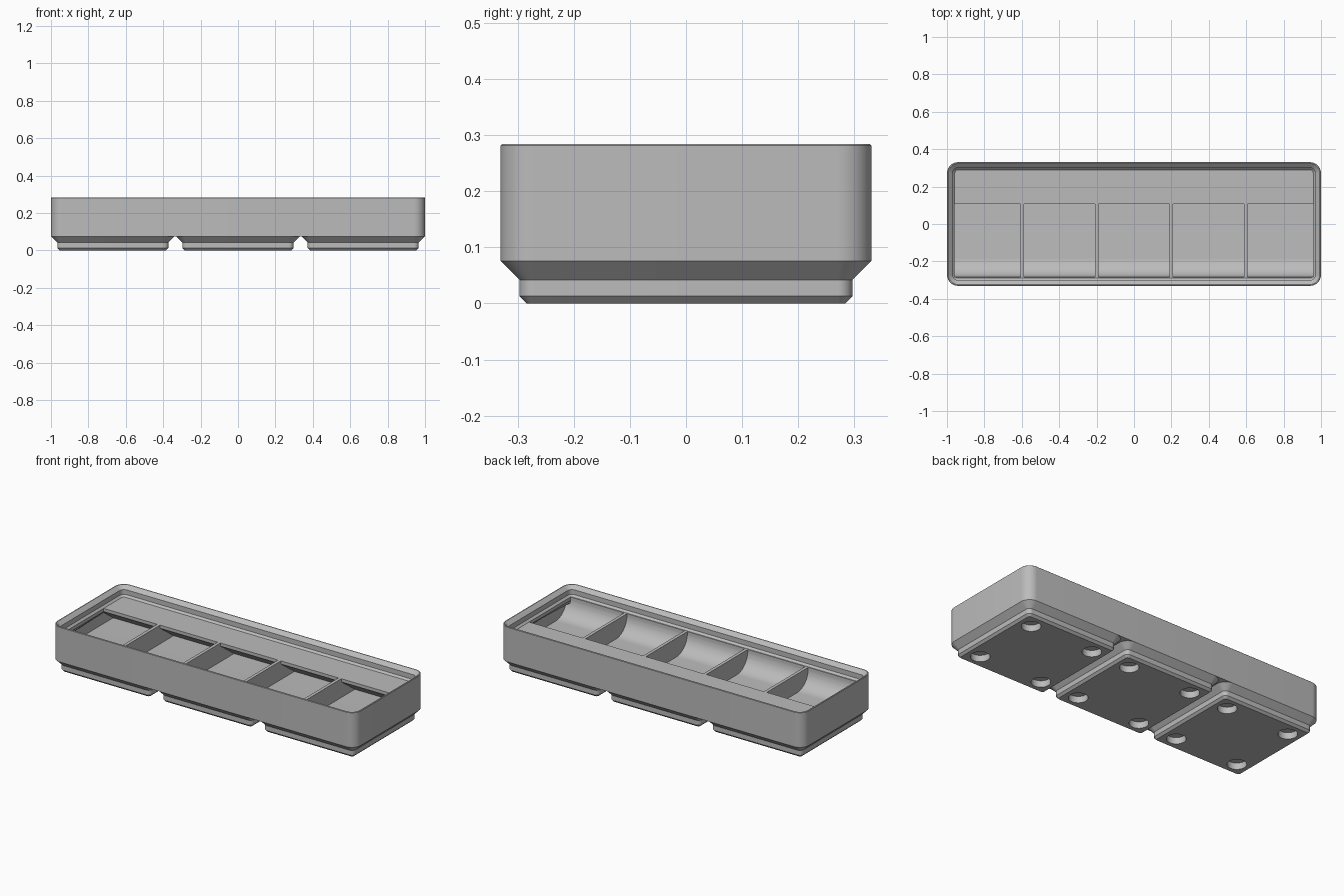
import bpy, bmesh, math
from mathutils import Vector

if "Cube" in bpy.data.objects:
    bpy.data.objects.remove(bpy.data.objects["Cube"])

S = 2 / 125.5            # all sizes below are in millimetres, scaled by S
HX, HY, R = 62.75, 20.75, 3.75
PITCH, FLOOR, DECK, TOP = 42, 7, 14, 17.8
WALL, DIVIDER, CELLS = 0.95, 1.2, 5

grey = bpy.data.materials.new("plain_grey")
grey.use_nodes = True
COLOUR = (0.5, 0.5, 0.5, 1)
grey.diffuse_color = COLOUR
grey.node_tree.nodes["Principled BSDF"].inputs["Base Color"].default_value = COLOUR


def finish(bm, name):
    bmesh.ops.recalc_face_normals(bm, faces=bm.faces)
    bmesh.ops.scale(bm, vec=Vector((S, S, S)), verts=bm.verts)
    mesh = bpy.data.meshes.new(name)
    bm.to_mesh(mesh)
    bm.free()
    mesh.materials.append(grey)
    obj = bpy.data.objects.new(name, mesh)
    bpy.context.collection.objects.link(obj)
    return obj


def rounded_loft(name, hx, hy, r, profile, steps=10):
    """Closed stack of rounded rectangles; profile lists (inset, height)."""
    bm = bmesh.new()
    rings = []
    for inset, z in profile:
        ring = []
        for k, (sx, sy) in enumerate([(1, 1), (-1, 1), (-1, -1), (1, -1)]):
            for i in range(steps + 1):
                a = (k + i / steps) * math.pi / 2
                ring.append(bm.verts.new((sx * (hx - r) + (r - inset) * math.cos(a),
                                          sy * (hy - r) + (r - inset) * math.sin(a), z)))
        rings.append(ring)
    for low, high in zip(rings, rings[1:]):
        for i in range(len(low)):
            j = (i + 1) % len(low)
            bm.faces.new((low[i], low[j], high[j], high[i]))
    bm.faces.new(rings[0])
    bm.faces.new(rings[-1])
    return finish(bm, name)


def apply_modifier(obj, mod):
    bpy.ops.object.select_all(action="DESELECT")
    bpy.context.view_layer.objects.active = obj
    obj.select_set(True)
    bpy.ops.object.modifier_apply(modifier=mod.name)


def carve(obj, cutter):
    cutter.hide_render = True
    mod = obj.modifiers.new("carve", "BOOLEAN")
    mod.operation, mod.solver, mod.object = "DIFFERENCE", "EXACT", cutter
    apply_modifier(obj, mod)
    bpy.data.objects.remove(cutter)


def smooth(obj):
    bpy.ops.object.select_all(action="DESELECT")
    bpy.context.view_layer.objects.active = obj
    obj.select_set(True)
    bpy.ops.object.shade_smooth_by_angle(angle=math.radians(25))


def compartment_cutter(x0, x1):
    """Compartment with front scoop, sloped label shelf and lip undercut."""
    front, shelf, scoop = -17.8, 6.65, 6.5
    back = shelf + (DECK - 1.2 - FLOOR) / math.tan(math.radians(36))
    profile = [(front, DECK + 0.5)]
    for i in range(13):
        a = math.pi / 2 * i / 12
        profile.append((front + scoop * (1 - math.cos(a)),
                        FLOOR + scoop * (1 - math.sin(a))))
    profile += [(back, FLOOR), (shelf, DECK - 1.2), (shelf, DECK + 0.5)]
    bm = bmesh.new()
    face = bm.faces.new([bm.verts.new((x0, y, z)) for y, z in profile])
    out = bmesh.ops.extrude_face_region(bm, geom=[face])
    moved = [v for v in out["geom"] if isinstance(v, bmesh.types.BMVert)]
    bmesh.ops.translate(bm, vec=(x1 - x0, 0, 0), verts=moved)
    # Widen the end compartments below the lip
    for z in (DECK - 1.2, DECK - 2.85):
        bmesh.ops.bisect_plane(bm, geom=bm.verts[:] + bm.edges[:] + bm.faces[:],
                               plane_co=(0, 0, z), plane_no=(0, 0, 1))
    for v in bm.verts:
        if abs(v.co.x) > HX - 3 and v.co.z < DECK - 2.8:
            v.co.x = math.copysign(HX - WALL, v.co.x)
    return finish(bm, "compartment_cutter")


# Tray body with stepped stacking rim
tray = rounded_loft("tray_body", HX, HY, R, [
    (0, 4.75), (0, TOP - 0.15), (0.15, TOP), (0.45, TOP), (0.7, TOP - 0.2),
    (1.9, 16.5), (1.9, 14.7), (2.6, DECK)])

# Five compartments, leaving dividers and the label shelf
width = (2 * (HX - WALL) - (CELLS - 1) * DIVIDER) / CELLS
for n in range(CELLS):
    left = -HX + WALL + n * (width + DIVIDER)
    x0 = max(left, -HX + 2.6)
    x1 = min(left + width, HX - 2.6)
    carve(tray, compartment_cutter(x0, x1))
smooth(tray)

# Three stepped feet with four round sockets each
for n, side in enumerate(("right", "middle", "left")):
    foot = rounded_loft(side + "_foot", HY, HY, R, [
        (2.95, 0), (2.15, 0.8), (2.15, 2.6), (0, 4.75)])
    for sx in (-1, 1):
        for sy in (-1, 1):
            bm = bmesh.new()
            bmesh.ops.create_cone(bm, cap_ends=True, segments=40, radius1=3.25,
                                  radius2=3.25, depth=4.8)
            bmesh.ops.translate(bm, vec=(sx * 13, sy * 13, 0), verts=bm.verts)
            carve(foot, finish(bm, "socket_cutter"))
    smooth(foot)
    foot.location.x = (n - 1) * PITCH * S
